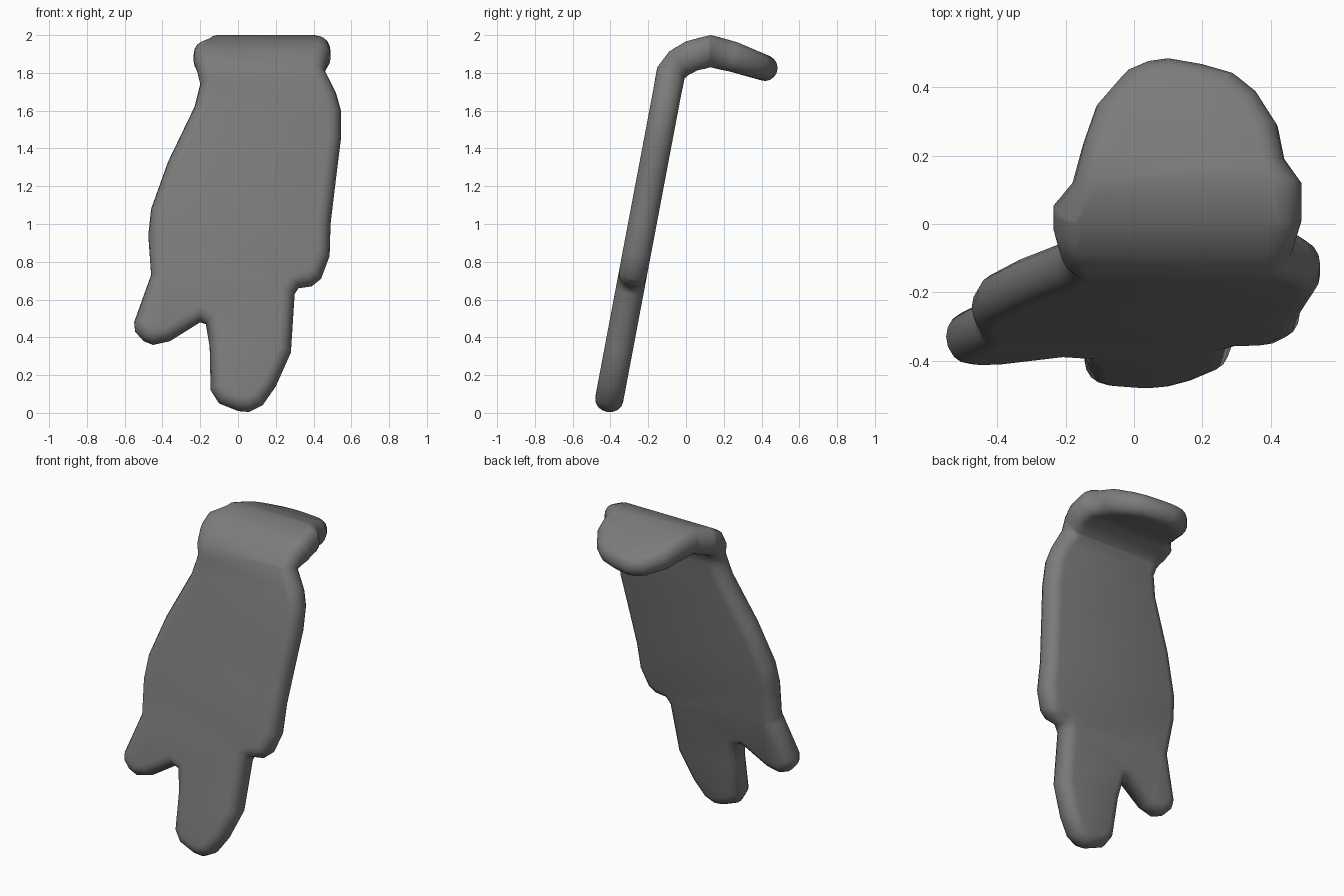
import bpy
import bmesh
import math
from mathutils import Vector

cube = bpy.data.objects.get("Cube")
if cube:
    bpy.data.objects.remove(cube, do_unlink=True)

# Flat outline of the slab: sideways position, distance along the bent spine
OUTLINE = [
    (0, .01), (.06, .005), (.13, .04), (.2, .14), (.28, .32), (.3, .63),
    (.32, .66), (.39, .67), (.44, .71), (.485, .83), (.49, 1), (.52, 1.25),
    (.545, 1.45), (.545, 1.6), (.52, 1.69), (.46, 1.81), (.49, 1.92),
    (.49, 2.04), (.44, 2.11), (.42, 2.21), (.36, 2.31), (.29, 2.37),
    (.2, 2.4), (.1, 2.42), (.04, 2.41), (-.02, 2.38), (-.11, 2.27),
    (-.15, 2.15), (-.18, 2.04), (-.235, 1.97), (-.235, 1.89), (-.2, 1.74),
    (-.23, 1.62), (-.37, 1.33), (-.46, 1.08), (-.475, .94), (-.46, .73),
    (-.55, .48), (-.545, .43), (-.5, .38), (-.45, .36), (-.36, .38),
    (-.2, .48), (-.17, .47), (-.15, .35), (-.145, .12), (-.1, .05),
]

# Side-on spine: distance, y, z, half thickness
SPINE = [
    (0, -.42, 0, .075), (.7, -.288, .7, .075), (1.7, -.099, 1.7, .075),
    (1.8, -.08, 1.8, .078), (1.865, -.04, 1.85, .08),
    (1.945, .03, 1.89, .082), (2.05, .13, 1.915, .085),
    (2.17, .25, 1.885, .08), (2.35, .42, 1.825, .068), (2.42, .48, 1.8, .065),
]
EDGE_RADIUS = .065
EDGE_STEPS = 4


def spine_normal(i):
    """Outward normal of the spine at one of its points."""
    a, b = SPINE[max(i - 1, 0)], SPINE[min(i + 1, len(SPINE) - 1)]
    return Vector((0, a[2] - b[2], b[1] - a[1])).normalized()


def bend(co):
    """Carry a point of the flat slab onto the bent spine."""
    i = 0
    while i < len(SPINE) - 2 and co.y > SPINE[i + 1][0]:
        i += 1
    a, b = SPINE[i], SPINE[i + 1]
    f = (co.y - a[0]) / (b[0] - a[0])
    _, y, z, half = [p + (q - p) * f for p, q in zip(a, b)]
    normal = spine_normal(i).lerp(spine_normal(i + 1), f).normalized()
    return Vector((co.x, y, z)) + normal * co.z * half


def inset(points, distance):
    """Move a counter-clockwise outline inwards with mitred corners."""
    result = []
    for i, p in enumerate(points):
        d1 = (p - points[i - 1]).normalized()
        d2 = (points[(i + 1) % len(points)] - p).normalized()
        n1, n2 = Vector((-d1.y, d1.x)), Vector((-d2.y, d2.x))
        result.append(p + (n1 + n2) * distance / (1 + n1.dot(n2)))
    return result


# Slab with a rounded rim, built flat from stacked rings
bm = bmesh.new()
outline = [Vector(p) for p in OUTLINE]
rings = []
for k in range(-EDGE_STEPS, EDGE_STEPS + 1):
    angle = k / EDGE_STEPS * math.pi / 2
    ring = inset(outline, EDGE_RADIUS * (1 - math.cos(angle)))
    rings.append([bm.verts.new((p.x, p.y, math.sin(angle))) for p in ring])
for low, high in zip(rings, rings[1:]):
    for i in range(len(low)):
        j = (i + 1) % len(low)
        bm.faces.new((low[i], low[j], high[j], high[i]))
caps = [bm.faces.new(rings[-1]), bm.faces.new(rings[0][::-1])]
bmesh.ops.triangulate(bm, faces=caps)

# Cut across at every spine point, then bend
for station in SPINE[1:-1]:
    bmesh.ops.bisect_plane(bm, geom=bm.verts[:] + bm.edges[:] + bm.faces[:],
                           dist=.0001, plane_co=(0, station[0], 0),
                           plane_no=(0, 1, 0))
for v in bm.verts:
    v.co = bend(v.co)
bmesh.ops.recalc_face_normals(bm, faces=bm.faces[:])
for face in bm.faces:
    face.smooth = True

mesh = bpy.data.meshes.new("bent_slab")
bm.to_mesh(mesh)
bm.free()
slab = bpy.data.objects.new("bent_slab", mesh)
bpy.context.collection.objects.link(slab)

# Plain grey finish
grey = bpy.data.materials.new("mid_grey")
grey.use_nodes = True
colour = (.2, .2, .2, 1)
grey.diffuse_color = colour
grey.node_tree.nodes["Principled BSDF"].inputs["Base Color"].default_value = colour
mesh.materials.append(grey)
